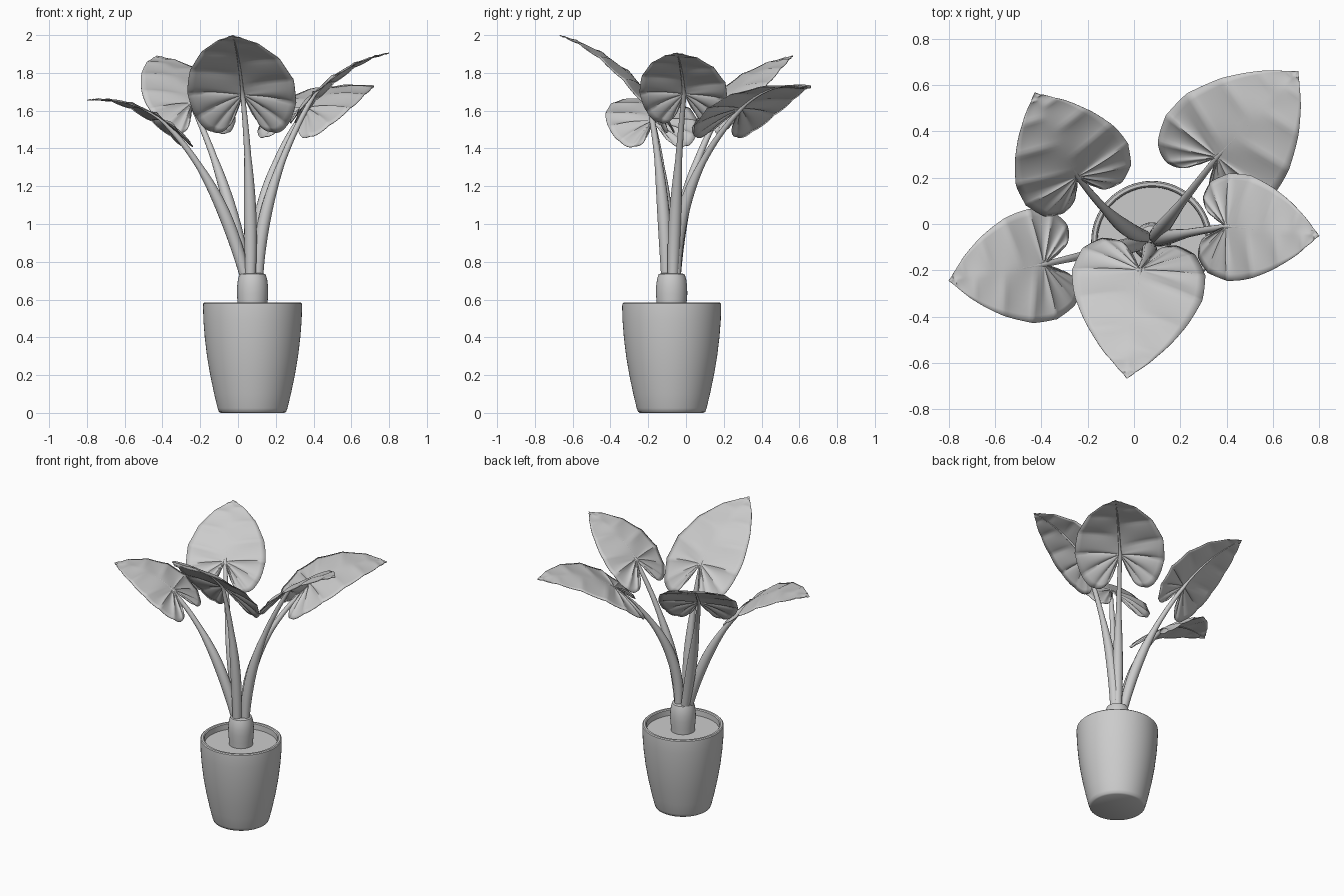
import bpy, bmesh, math
from mathutils import Vector

if "Cube" in bpy.data.objects:
    bpy.data.objects.remove(bpy.data.objects["Cube"])

CX, CY = 0.077, -0.076          # pot axis


def add_mesh(name, bm, angle=40):
    bmesh.ops.recalc_face_normals(bm, faces=bm.faces)
    me = bpy.data.meshes.new(name)
    bm.to_mesh(me)
    bm.free()
    ob = bpy.data.objects.new(name, me)
    bpy.context.collection.objects.link(ob)
    bpy.ops.object.select_all(action='DESELECT')
    bpy.context.view_layer.objects.active = ob
    ob.select_set(True)
    bpy.ops.object.shade_smooth_by_angle(angle=math.radians(angle))
    return ob


def lathe(name, profile, n=64):
    bm = bmesh.new()
    rings = []
    for r, z in profile:
        if r == 0:
            rings.append([bm.verts.new((CX, CY, z))] * n)
        else:
            rings.append([bm.verts.new((CX + r * math.cos(2 * math.pi * i / n),
                                        CY + r * math.sin(2 * math.pi * i / n), z)) for i in range(n)])
    for a, b in zip(rings, rings[1:]):
        for i in range(n):
            j = (i + 1) % n
            bm.faces.new(list(dict.fromkeys((a[i], a[j], b[j], b[i]))))
    return add_mesh(name, bm)


def tube(name, pts, radii, n=14):
    bm = bmesh.new()
    rings = []
    for k, (p, r) in enumerate(zip(pts, radii)):
        t = (pts[min(k + 1, len(pts) - 1)] - pts[max(k - 1, 0)]).normalized()
        a = t.cross(Vector((0.31, -0.95, 0.02))).normalized()
        b = t.cross(a)
        rings.append([bm.verts.new(p + r * (a * math.cos(2 * math.pi * i / n) + b * math.sin(2 * math.pi * i / n)))
                      for i in range(n)])
    for a, b in zip(rings, rings[1:]):
        for i in range(n):
            j = (i + 1) % n
            bm.faces.new((a[i], a[j], b[j], b[i]))
    bm.faces.new(rings[0])
    bm.faces.new(rings[-1])
    return add_mesh(name, bm, 60)


def catmull(pts, per):
    p = [2 * pts[0] - pts[1]] + pts + [2 * pts[-1] - pts[-2]]
    out = []
    for i in range(1, len(p) - 2):
        a, b, c, d = p[i - 1:i + 3]
        for k in range(per):
            t = k / per
            out.append(0.5 * (2 * b + (c - a) * t + (2 * a - 5 * b + 4 * c - d) * t ** 2
                              + (3 * b - a - 3 * c + d) * t ** 3))
    return out + [pts[-1]]


# Half outline of the heart-shaped blade: (along midrib, sideways), joint at 0, tip at 1
HALF = catmull([Vector(p) for p in [
    (0, 0), (-0.1, 0.035), (-0.22, 0.085), (-0.33, 0.155), (-0.375, 0.26), (-0.33, 0.37), (-0.19, 0.46),
    (0, 0.505), (0.2, 0.5), (0.42, 0.435), (0.62, 0.335), (0.8, 0.205), (0.92, 0.085), (0.965, 0.035), (1, 0)]], 7)


def leaf(name, joint, tip, mid, bow, width):
    J, T, M = Vector(joint), Vector(tip), Vector(mid)
    L = (T - J).length
    U = (T - J).normalized()
    S = Vector((0, 0, 1)).cross(U).normalized()
    N = U.cross(S)

    def surf(u, w, ripple=0.0):
        n = bow * 4 * u * (1 - u) - 0.18 * L * w * w + ripple
        return J + U * u * L + S * w * L * width + N * n

    # Blade: strips from the midrib to the outline, creased along the side veins
    bm = bmesh.new()
    R = 8
    for side in (1, -1):
        rows = []
        for k, o in enumerate(HALF):
            f = k / (len(HALF) - 1)
            c = max(0, (o.x - 0.15) / 0.85)
            wave = 0.6 - abs(math.sin(math.pi * (10 * f + 0.2 * side))) ** 0.6
            row = []
            for i in range(R + 1):
                s = i / R
                rip = 0.018 * wave * math.sin(math.pi * min(1, s * 0.8)) * math.sin(math.pi * f) ** 0.7
                scallop = 1 + 0.02 * wave * s * math.sin(math.pi * f)
                row.append(bm.verts.new(surf(c + (o.x - c) * s, side * o.y * s * scallop, rip)))
            rows.append(row)
        for a, b in zip(rows, rows[1:]):
            for i in range(R):
                q = (a[i], a[i + 1], b[i + 1], b[i])
                bm.faces.new(q if side > 0 else q[::-1])
    bmesh.ops.remove_doubles(bm, verts=bm.verts, dist=0.0004)
    ob = add_mesh(name + "_leaf_blade", bm, 60)
    m = ob.modifiers.new("thickness", 'SOLIDIFY')
    m.thickness, m.offset = 0.004, 0

    # Stalk: quadratic curve through mid, running on as a thin midrib under the blade
    A = Vector((CX, CY, 0.68)) + 0.03 * (J - Vector((CX, CY, J.z))).normalized()
    C = 2 * M - (A + J) / 2
    pts, rad = [], []
    for k in range(25):
        t = k / 24
        pts.append(A * (1 - t) ** 2 + C * 2 * t * (1 - t) + J * t * t - N * 0.006 * t)
        rad.append(0.026 + 0.010 * math.sin(math.pi * min(1, t * 1.5)) - 0.014 * t ** 1.5)
    for k in range(1, 13):
        u = k / 12 * 0.95
        pts.append(surf(u, 0) - N * 0.006 * (1 - u))
        rad.append(0.007 * (1 - u) + 0.0015)
    tube(name + "_leaf_stalk", pts, rad)


# Pot with rim and inner wall
lathe("pot", [(0, 0), (0.168, 0), (0.178, 0.006), (0.185, 0.025), (0.203, 0.10), (0.224, 0.20), (0.241, 0.30),
              (0.253, 0.40), (0.260, 0.49), (0.262, 0.56), (0.261, 0.578), (0.255, 0.584),
              (0.242, 0.584), (0.236, 0.578), (0.234, 0.53)])
# Soil
lathe("soil", [(0.235, 0.54), (0.12, 0.54), (0, 0.54)])
# Stem base
lathe("stem_base", [(0.076, 0.53), (0.079, 0.58), (0.083, 0.63), (0.082, 0.67), (0.077, 0.71),
                    (0.068, 0.735), (0.045, 0.74), (0, 0.73)], 32)

# Leaves: joint, tip, stalk midpoint, arch height, width factor
for args in [
    ("front", (0.025, -0.20, 1.685), (-0.03, -0.668, 1.998), (0.06, -0.13, 1.20), 0.045, 1.0),
    ("right", (0.40, -0.01, 1.69), (0.80, -0.05, 1.905), (0.175, -0.05, 1.17), 0.038, 1.0),
    ("back_right", (0.36, 0.29, 1.615), (0.71, 0.66, 1.72), (0.15, 0.02, 1.18), 0.055, 1.09),
    ("back_left", (-0.245, 0.205, 1.64), (-0.43, 0.567, 1.89), (-0.075, 0.015, 1.20), 0.035, 1.06),
    ("left", (-0.39, -0.175, 1.545), (-0.80, -0.245, 1.655), (-0.125, -0.115, 1.17), 0.045, 1.12),
]:
    leaf(*args)
